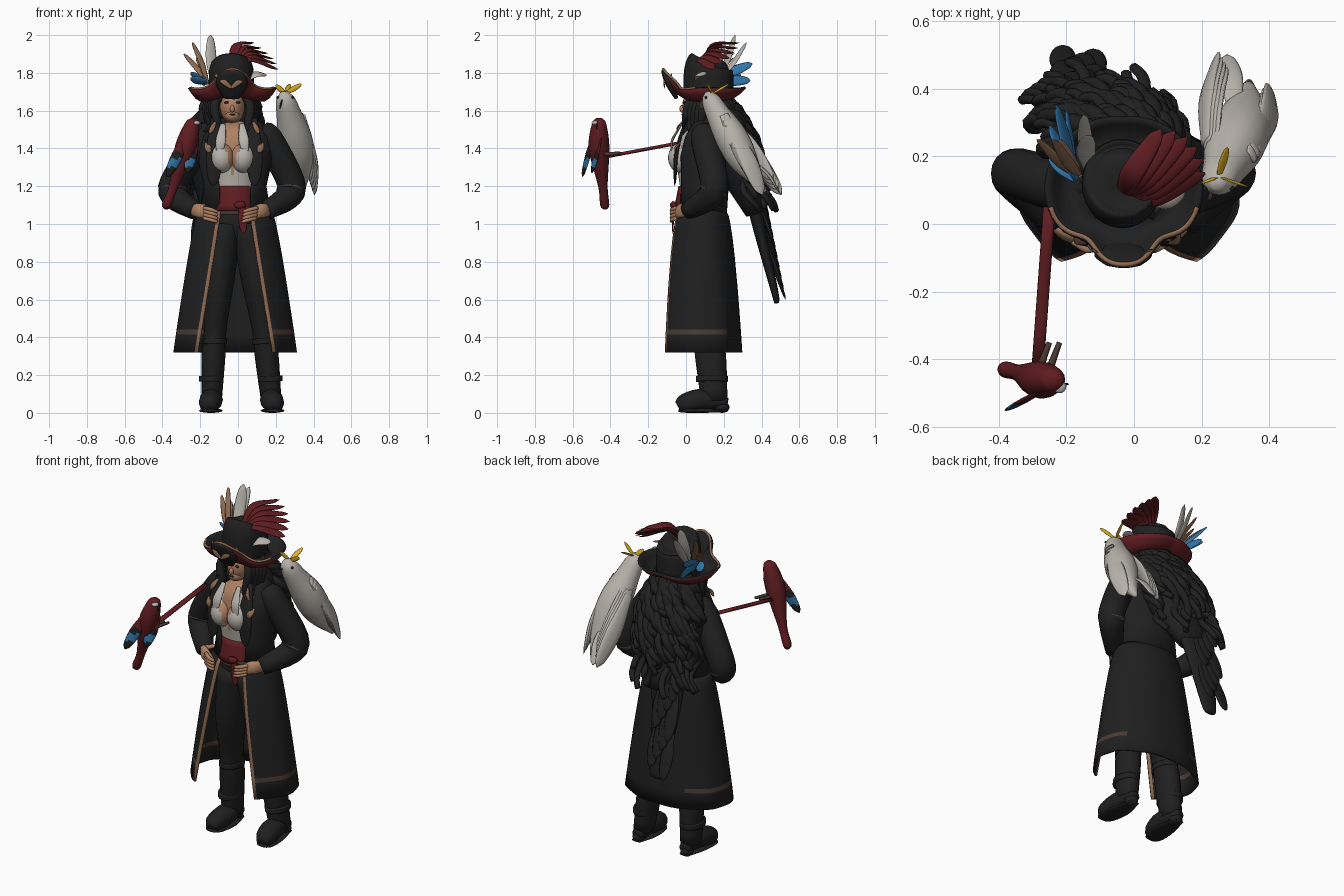
import bpy, bmesh, math, random
from math import sin, cos, pi
from mathutils import Vector

random.seed(4)
cube = bpy.data.objects.get("Cube")
if cube:
    bpy.data.objects.remove(cube, do_unlink=True)

FRONT, UP, SIDE = Vector((0, -1, 0)), Vector((0, 0, 1)), Vector((1, 0, 0))

def colour(name, red, green, blue):
    material = bpy.data.materials.new(name)
    material.use_nodes = True
    material.diffuse_color = (red, green, blue, 1)
    shader = material.node_tree.nodes["Principled BSDF"]
    shader.inputs["Base Color"].default_value = (red, green, blue, 1)
    shader.inputs["Roughness"].default_value = .8
    return material

BLACK = colour("black cloth", .014, .014, .014)
TRIM = colour("tan trim", .27, .14, .08)
BAND = colour("dull brown band", .065, .043, .034)
SKIN = colour("skin", .43, .22, .125)
RED = colour("dark red", .115, .012, .015)
WHITE = colour("off white", .48, .45, .41)
YELLOW = colour("yellow", .75, .45, .02)
BLUE = colour("blue", .03, .18, .4)

def finish(name, mesh, materials, rule=None):
    """Turn a bmesh into a smooth object; rule picks a slot from a face centre."""
    bmesh.ops.recalc_face_normals(mesh, faces=mesh.faces)
    for face in mesh.faces:
        face.smooth = True
        if rule:
            face.material_index = rule(face.calc_center_median())
    data = bpy.data.meshes.new(name)
    mesh.to_mesh(data)
    mesh.free()
    built = bpy.data.objects.new(name, data)
    bpy.context.collection.objects.link(built)
    for material in materials if isinstance(materials, list) else [materials]:
        data.materials.append(material)
    return built

def spline(points, steps):
    """Catmull-Rom curve through (x, y, z, radius) stations."""
    p = [Vector(point) for point in points]
    p = [2 * p[0] - p[1]] + p + [2 * p[-1] - p[-2]]
    curve = []
    for a, b, c, d in zip(p, p[1:], p[2:], p[3:]):
        for step in range(steps):
            t = step / steps
            curve.append(b + (c - a) * t / 2 + (a - 2.5*b + 2*c - d/2) * t*t + (3*b - a - 3*c + d) * t**3 / 2)
    return curve + [p[-2]]

def sweep(name, points, materials, flat=1, ref=FRONT, sides=12, steps=4, rule=None):
    """Elliptical tube along a path; flat squashes it in the ref direction."""
    mesh, rings, path = bmesh.new(), [], spline(points, steps)
    turns = [2 * pi * side / sides for side in range(sides)]
    for i, station in enumerate(path):
        along = (path[min(i + 1, len(path) - 1)] - path[max(i - 1, 0)]).to_3d().normalized()
        normal = (ref - ref.dot(along) * along).normalized()
        across, radius = along.cross(normal), max(station.w, .002)
        rings.append([mesh.verts.new(station.to_3d() + radius * (cos(turn) * across + flat * sin(turn) * normal))
                      for turn in turns])
    for lower, upper in zip(rings, rings[1:]):
        for k in range(sides):
            mesh.faces.new((lower[k - 1], lower[k], upper[k], upper[k - 1]))
    mesh.faces.new(rings[0])
    mesh.faces.new(rings[-1])
    return finish(name, mesh, materials, rule)

def ball(name, centre, size, materials, rule=None):
    mesh = bmesh.new()
    bmesh.ops.create_uvsphere(mesh, u_segments=24, v_segments=16, radius=1)
    for vert in mesh.verts:
        vert.co = Vector(centre) + vert.co * Vector(size)
    return finish(name, mesh, materials, rule)

def feather(name, base, tip, width, materials, ref=FRONT, lift=0, rule=None):
    """Flat leaf shape with a rounded end, bowed by lift in the ref direction."""
    base, tip, ref = Vector(base), Vector(tip), Vector(ref).normalized()
    middle = base.lerp(tip, .5) + ref * lift
    near = middle.lerp(tip, .75)
    return sweep(name, [(*base, width / 2), (*middle, width), (*near, width * .7), (*tip, .004)],
                 materials, .25, ref, sides=10, steps=5, rule=rule)

def shell(name, rows, columns, folds=0, trimmed=False):
    """Open-fronted coat shell; rows hold height, half width, front depth, back depth and opening."""
    mesh, grid = bmesh.new(), []
    for z, wide, front, back, opening in rows:
        start, edge, ring = math.asin(opening / wide), .018 / wide, []
        first, span = start + edge, 2 * (pi - start - edge)
        angles = [start] + [first + span * k / columns for k in range(columns + 1)] + [-start]
        for angle in angles:
            wave = 1 + folds * (1 - z) * cos(9 * angle)
            depth = front if cos(angle) > 0 else back
            ring.append(mesh.verts.new((wide * wave * sin(angle) - .015, .09 - depth * wave * cos(angle), z)))
        grid.append(ring)
    for i, (upper, lower) in enumerate(zip(grid, grid[1:])):
        for k in range(columns + 2):
            face = mesh.faces.new((upper[k], upper[k + 1], lower[k + 1], lower[k]))
            if trimmed and k in (0, columns + 1):
                face.material_index = 1
            elif trimmed and i == len(grid) - 3 and not .32 < k / columns < .62:
                face.material_index = 2
    built = finish(name, mesh, [BLACK, TRIM, BAND])
    solid = built.modifiers.new("thickness", "SOLIDIFY")
    solid.thickness, solid.offset = .012, 0

def mirrored(points, side, shift, slope):
    """Points as given for the right side; flipped about a leaning line for the left."""
    return points if side == "right" else [(shift + slope * z - x, y, z, r) for x, y, z, r in points]

# Coat
skirt_rows = []
for drop in (0, .03, .07, .15, .25, .4, .5, .63, .655, .75):
    t = drop / .75
    bell = t ** .5
    skirt_rows.append((1.07 - drop, .185 + .06 * bell + .075 * t, .13 + .085 * bell + .03 * t,
                       .115 + .075 * bell + .015 * t, .075 + .12 * t))
shell("coat_skirt", skirt_rows, 54, .02, True)
shell("coat_body", [(1.57, .09, .05, .09, .07), (1.53, .14, .07, .1, .1), (1.46, .195, .11, .13, .115),
                    (1.36, .195, .14, .14, .115), (1.2, .16, .13, .13, .085), (1.05, .185, .13, .12, .075)], 36)

# Legs and boots
leg = [(-.07, .08, 1, .09), (-.1, .08, .7, .08), (-.12, .11, .45, .06), (-.13, .13, .3, .063), (-.14, .15, .06, .054)]
foot = [(-.14, .22, .05, .03), (-.14, .1, .07, .06), (-.15, 0, .05, .057), (-.15, -.04, .03, .035)]
for side in ("right", "left"):
    sweep(side + "_leg", mirrored(leg, side, .04, -.06), BLACK, 1.3, sides=16)
    for z in (.38, .18):
        strap = [(-.16 + .1 * z, .155 - .1 * z, z + rise, .065) for rise in (.015, -.015)]
        sweep(side + "_boot_strap", mirrored(strap, side, .04, -.06), BLACK, 1.3, sides=16)
    sweep(side + "_boot_foot", mirrored(foot, side, .04, -.06), BLACK, .95, UP)
    sole = [(x, y, .012, r) for x, y, z, r in foot]
    sweep(side + "_boot_sole", mirrored(sole, side, .04, -.06), BLACK, .2, UP)
    ball(side + "_boot_heel", (.18 if side == "left" else -.14, .19, .03), (.036, .04, .03), BLACK)
sweep("hips", [(-.01, .08, 1.12, .12), (-.01, .08, 1, .16), (-.01, .08, .84, .05)], BLACK, .65, sides=20)

# Torso, shirt and sash
def neckline(centre):
    return int(centre.y < .12 and (centre.z > 1.52 or abs(centre.x + .03) < (centre.z - 1.25) / 4))

sweep("shirt", [(-.02, .07, 1.08, .12), (-.02, .06, 1.2, .115), (-.02, .06, 1.35, .14), (-.02, .08, 1.46, .14),
                (-.03, .1, 1.53, .06)], [WHITE, SKIN], .8, sides=48, steps=10, rule=neckline)
for s in (-1, 1):
    ball("bust", (s * .055 - .03, -.025, 1.35), (.066, .07, .08), [WHITE, SKIN], neckline)
    feather("shirt_collar", (s * .05 - .03, -.02, 1.53), (s * .07 - .03, -.08, 1.37), .027, WHITE, lift=.02)
    feather("coat_lapel", (s * .1 - .02, 0, 1.56), (s * .11 - .02, -.06, 1.2), .045, BLACK, lift=.02)
    feather("lapel_patch", (s * .15 - .02, -.03, 1.43), (s * .13 - .02, -.06, 1.38), .018, TRIM, lift=.01)
    feather("collar_patch", (s * .1 - .02, -.02, 1.54), (s * .13 - .02, -.05, 1.48), .014, TRIM, lift=.01)
sweep("neck", [(-.03, .1, 1.5, .045), (-.03, .1, 1.6, .04)], SKIN)
sweep("sash", [(-.02, .07, 1.2, .11), (-.02, .07, 1.07, .135)], RED, 1, sides=24)
feather("sash_tail", (.02, -.07, 1.12), (.03, -.07, .95), .024, RED)
ball("sash_knot", (.01, -.065, 1.1), (.03, .02, .02), RED)
sweep("belt", [(-.01, .07, 1.09, .138), (-.01, .07, 1.05, .142)], BAND, .92, sides=24)

# Arms with hands on hips
arm = [(-.14, .1, 1.5, .05), (-.19, .1, 1.45, .074), (-.34, .15, 1.22, .074), (-.33, .12, 1.14, .068), (-.23, .01, 1.07, .048)]
cuff = [(-.345, .15, 1.19, .075), (-.345, .14, 1.17, .075)]
hand = [(-.24, .01, 1.07, .03), (-.2, -.03, 1.07, .038), (-.12, -.06, 1.04, .02)]
thumb = [(-.22, 0, 1.09, .014), (-.16, .05, 1.1, .01)]
for side in ("right", "left"):
    for part, points, material, flat in (("sleeve", arm, BLACK, 1), ("cuff_band", cuff, BAND, 1),
                                         ("hand", hand, SKIN, .55), ("thumb", thumb, SKIN, 1)):
        sweep(side + "_" + part, mirrored(points, side, -.23, .14), material, flat, sides=18)
    for k in range(4):
        z = 1.085 - .018 * k
        finger = [(-.18, -.05, z, .011), (-.14, -.075, z - .01, .011), (-.11, -.07, z - .02, .008)]
        sweep(side + "_finger", mirrored(finger, side, -.23, .14), SKIN, sides=8)

# Head
ball("head", (-.03, .07, 1.625), (.066, .09, .095), SKIN)
ball("jaw", (-.03, .025, 1.575), (.04, .045, .036), SKIN)
ball("nose", (-.03, -.02, 1.61), (.012, .015, .02), SKIN)
ball("lips", (-.03, -.018, 1.58), (.016, .006, .005), BAND)
for s in (-1, 1):
    ball("eye", (s * .03 - .03, -.01, 1.643), (.014, .006, .006), BLACK)

# Hair: inner mass, curls, face locks and long trailing end
sweep("hair_mass", [(-.03, .13, 1.72, .07), (-.04, .15, 1.64, .13), (-.06, .19, 1.5, .18), (-.08, .28, 1.3, .18),
                    (-.1, .37, 1.06, .09)], BLACK, .62, sides=20)
for i in range(48):
    angle = 2.55 * i / 47 - 1.3
    drop, phase, turns = random.uniform(.2, .62), random.uniform(0, 6), random.uniform(1.5, 3)
    curl = []
    for k in range(18):
        t = k / 17
        fall, twist, wiggle = drop * t, phase + turns * 2 * pi * t, .028 * min(1, 3 * t)
        spread = .08 + .13 * sin(min(1, fall * 3) * pi / 2)
        curl.append((spread * sin(angle) - .13 * fall + wiggle * cos(twist) - .035,
                     spread * cos(angle) * .75 + .27 * fall + wiggle * sin(twist) + .135, 1.69 - fall, .034 * (1 - t / 2)))
    sweep("hair_curl", curl, BLACK, .85, Vector((.3, .9, .2)), sides=8, steps=2)
for s in (-1, 1):
    for i in range(5):
        out, back, drop = .07 + .01 * i, .02 * i, random.uniform(.12, .24)
        lock = ((out * .8, .05, 0, .02), (out + .025, .01, .07, .024), (out + .01, 0, .05 + drop * .7, .02),
                (out + .07, .01, .07 + drop, .006))
        sweep("face_lock", [(s * x - .03, y + back, 1.69 - fall, r) for x, y, fall, r in lock], BLACK, sides=8)
for i in range(9):
    x, drop = .03 * (i % 4) - .21, .055 * i
    feather("trailing_lock", (x, .35 + drop / 5, 1.29 - drop), (x, .44 + drop / 5, 1.04 - drop), .04, BLACK, (0, 1, .3))
sweep("hair_tail", [(-.12, .35, 1.17, .12), (-.14, .39, .97, .095), (-.14, .47, .64, .055), (-.14, .48, .58, .035)],
      BLACK, .35, Vector((0, 1, .2)))

# Hat with turned-up pointed front
sweep("hat_crown", [(-.035, .12, 1.67, .12), (-.035, .12, 1.82, .117), (-.035, .13, 1.855, .09), (-.035, .13, 1.868, .01)],
      BLACK, 1.1, sides=28)

def brim_point(angle, t):
    front, back, edge = max(0, cos(angle)), max(0, -cos(angle)), abs(sin(angle))
    dent = math.exp(-12 * (abs(math.remainder(angle, 2 * pi)) - .6) ** 2)
    radius = .11 + t * (.1 + .02 * front**8 + .015 * edge - .01 * back - .035 * dent)
    z = 1.685 + t * t * (.135 * front**5 + .045 * back**2 + .04 * edge**3) - .035 * sin(t * pi) * edge
    return Vector((radius * sin(angle) - .03, .11 - radius * cos(angle), z))

mesh = bmesh.new()
grid = [[mesh.verts.new(brim_point(2 * pi * k / 60, j / 6)) for k in range(60)] for j in range(7)]
for inner, outer in zip(grid, grid[1:]):
    for k in range(60):
        mesh.faces.new((inner[k - 1], outer[k - 1], outer[k], inner[k]))
brim = finish("hat_brim", mesh, [BLACK, RED])
for face in brim.data.polygons:
    if face.normal.z < 0:
        face.flip()
solid = brim.modifiers.new("red lining", "SOLIDIFY")
solid.thickness, solid.material_offset = .012, 1
sweep("brim_lace", [(*brim_point(k / 10, 1), .007) for k in range(-13, 14)], TRIM, ref=UP, sides=8, steps=2)
feather("hat_front_panel", (-.035, -.05, 1.665), (-.03, -.125, 1.82), .085, BLACK)
for s in (-1, 1):
    feather("hat_lace", (s * .085 - .035, -.075, 1.79), (-.035, -.113, 1.72), .015, TRIM, lift=.02)

# Hat plumes
for i in range(6):
    t = i / 5
    feather("red_plume", (-.04, .08, 1.82), (.08 + .13 * sin(t * pi / 2), .15 + .13 * cos(t * pi / 2), 1.96 - .14 * t),
            .034, RED, (-.4, -.5, .8), .07)
feather("white_tuft", (.04, .06, 1.76), (.15, .1, 1.79), .03, WHITE, (0, -.5, 1), .02)
for tip, width in (((-.145, .26, 2), .032), ((-.15, .32, 1.96), .024)):
    feather("white_plume", (-.13, .16, 1.74), tip, width, WHITE, (.5, -1, 0), -.01)
for tip in ((-.24, .25, 1.96), (-.285, .25, 1.9), (-.22, .25, 1.88)):
    feather("tan_plume", (-.16, .14, 1.74), tip, .017, TRIM, (.5, -1, 0), .02)
for tip in ((-.25, .29, 1.79), (-.23, .35, 1.85), (-.2, .34, 1.76), (-.25, .2, 1.76)):
    feather("blue_plume", (-.17, .13, 1.76), tip, .03, BLUE, (1, -.6, .2))

# White bird on the left shoulder
sweep("white_bird_body", [(.245, .12, 1.7, .02), (.25, .13, 1.66, .05), (.27, .17, 1.58, .067), (.3, .24, 1.46, .09),
                          (.325, .31, 1.33, .078), (.34, .42, 1.17, .01)], WHITE, .95, sides=20)
for base, tip, out in (((.235, .2, 1.58), (.27, .46, 1.23), -1), ((.345, .2, 1.58), (.38, .36, 1.23), 1)):
    for k in range(4):
        shift = Vector((.008 * out, .015, -.025)) * k
        feather("white_bird_wing", Vector(base) + shift, Vector(tip) + shift, .05, WHITE, (out, .4, .3), .015)
feather("white_bird_tail", (.3, .32, 1.36), (.275, .5, 1.16), .035, WHITE, (0, 1, .5), .02)
feather("white_bird_beak", (.235, .1, 1.66), (.22, .075, 1.61), .018, BAND, SIDE)
for tip in ((.2, .12, 1.735), (.335, .11, 1.74), (.275, .225, 1.74)):
    feather("yellow_crest", (.25, .14, 1.69), tip, .014, YELLOW)
for x in (.21, .29):
    ball("white_bird_eye", (x, .105, 1.67), (.007, .007, .007), BLACK)

# Pole and red bird
sweep("perch_pole", [(-.25, .05, 1.445, .018), (-.285, -.43, 1.355, .018)], RED, .5, UP)
sweep("red_bird_body", [(-.235, -.46, 1.56, .015), (-.24, -.46, 1.53, .038), (-.28, -.46, 1.4, .055),
                        (-.34, -.44, 1.2, .025), (-.38, -.43, 1.1, .024), (-.39, -.43, 1.08, .006)], RED, 1, sides=16)
def wing_colour(centre):
    return 0 if centre.z > 1.38 else 1 if 1.3 < centre.z < 1.345 else 2

for base, tip in (((-.27, -.49, 1.47), (-.375, -.55, 1.25)), ((-.22, -.45, 1.46), (-.27, -.5, 1.27))):
    feather("red_bird_wing", base, tip, .032, [RED, BLUE, BLACK], (.4, -.9, .2), rule=wing_colour)
ball("red_bird_cheek", (-.22, -.48, 1.535), (.02, .02, .012), WHITE)
feather("red_bird_beak", (-.21, -.47, 1.54), (-.2, -.475, 1.5), .013, BLACK)
for x in (-.28, -.25):
    sweep("red_bird_foot", [(x, -.43, 1.37, .012), (x + .03, -.35, 1.375, .008)], BAND, sides=8)
